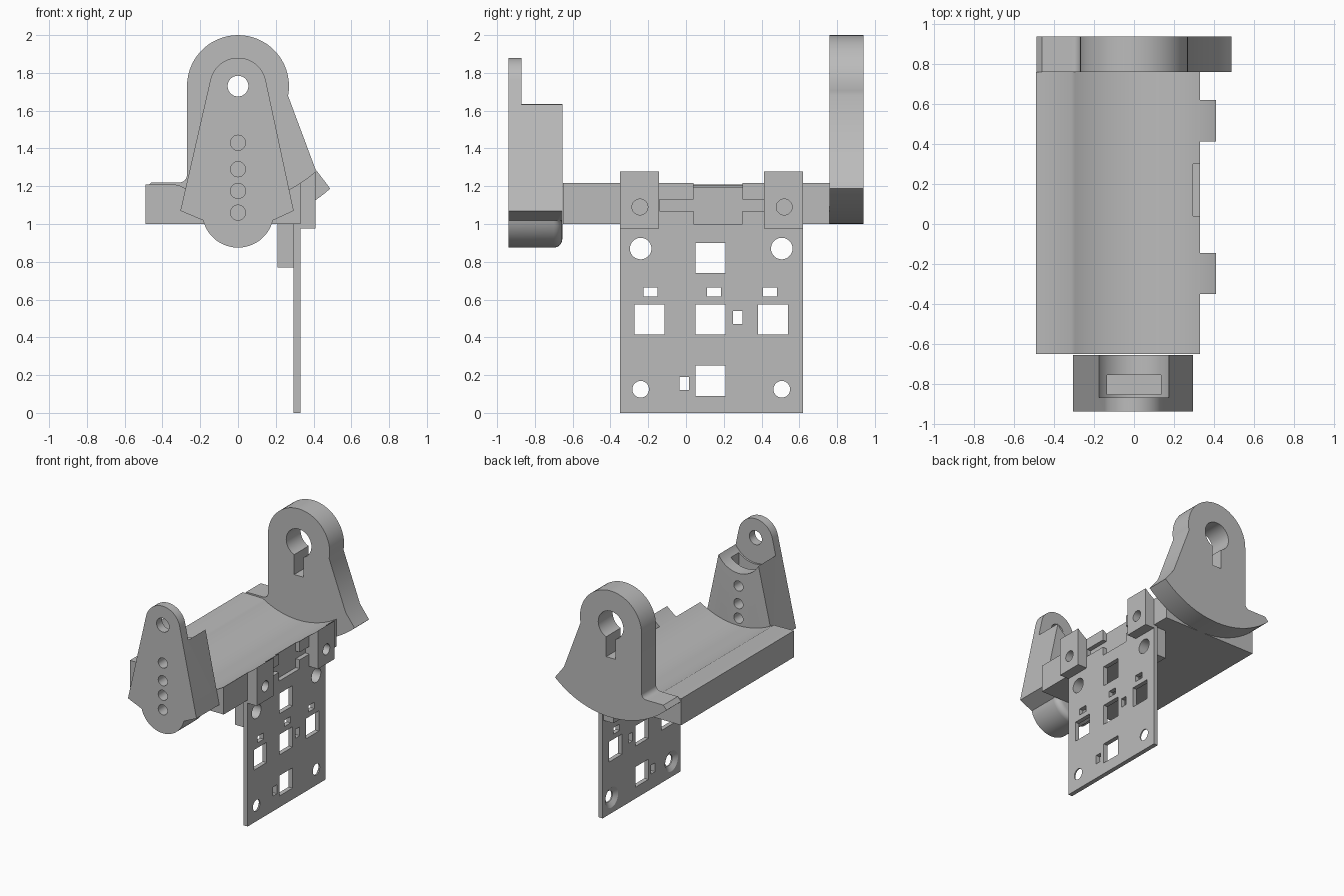
import bpy, bmesh
from math import sin, cos, radians, sqrt

old = bpy.data.objects.get("Cube")
if old:
    bpy.data.objects.remove(old)

grey = bpy.data.materials.new("plain grey")
grey.use_nodes = True
grey.diffuse_color = (0.5, 0.5, 0.5, 1)
grey.node_tree.nodes["Principled BSDF"].inputs["Base Color"].default_value = (0.5, 0.5, 0.5, 1)

PIVOT = 1.73      # height of the shared pivot axis
CRADLE = 0.61     # radius of the cradle's hollow


def arc(u, v, r, a0, a1, n=32):
    """Points of an arc, angles in degrees."""
    angles = [radians(a0 + (a1 - a0) * i / n) for i in range(n + 1)]
    return [(u + r * cos(a), v + r * sin(a)) for a in angles]


def ring(u, v, r, n=48):
    return arc(u, v, r, 0, 360, n)[:-1]


def rect(u0, u1, v0, v1):
    return [(u0, v0), (u1, v0), (u1, v1), (u0, v1)]


def prism(name, profile, axis, a, b, profile_b=None):
    """Extrude a profile along x (profile in y, z) or y (profile in x, z)."""
    place = (lambda p, d: (d, p[0], p[1])) if axis == "x" else (lambda p, d: (p[0], d, p[1]))
    bm = bmesh.new()
    low = [bm.verts.new(place(p, a)) for p in profile]
    high = [bm.verts.new(place(p, b)) for p in (profile_b or profile)]
    bm.faces.new(low)
    bm.faces.new(high[::-1])
    for i in range(len(low)):
        j = (i + 1) % len(low)
        bm.faces.new((low[j], low[i], high[i], high[j]))
    bmesh.ops.recalc_face_normals(bm, faces=bm.faces)
    mesh = bpy.data.meshes.new(name)
    bm.to_mesh(mesh)
    bm.free()
    mesh.materials.append(grey)
    obj = bpy.data.objects.new(name, mesh)
    bpy.context.collection.objects.link(obj)
    return obj


def select(obj):
    bpy.ops.object.select_all(action="DESELECT")
    obj.select_set(True)
    bpy.context.view_layer.objects.active = obj


def cut(obj, *args):
    """Subtract a prism from an object."""
    cutter = prism("cutter", *args)
    cutter.hide_render = True
    mod = obj.modifiers.new("cut", "BOOLEAN")
    mod.operation, mod.solver, mod.object = "DIFFERENCE", "EXACT", cutter
    select(obj)
    bpy.ops.object.modifier_apply(modifier=mod.name)
    bpy.data.objects.remove(cutter)


def cradle_z(x):
    return PIVOT - sqrt(CRADLE ** 2 - x ** 2)


def hollow(x0, x1, n=32):
    xs = [x0 + (x1 - x0) * i / n for i in range(n + 1)]
    return [(x, cradle_z(x)) for x in xs]


# Cradle: flat ledge and hollow top, with notch and groove on one side
cradle = prism("cradle", [(0.33, 1.0), (-0.49, 1.0), (-0.49, 1.21)] + hollow(-0.315, 0.33),
               "y", -0.65, 0.76)
cut(cradle, rect(0.04, 0.30, 0.95, 1.3), "x", 0.295, 0.36)
cut(cradle, rect(-0.14, 0.42, 1.07, 1.13), "x", 0.295, 0.36)
parts = [cradle]

# Mounting lugs with blind screw holes
for name, y in (("front_lug", -0.247), ("back_lug", 0.517)):
    lug = prism(name, [(0.41, 0.975), (0.33, 0.975)] + hollow(0.33, 0.41, 6), "y", y - 0.103, y + 0.103)
    cut(lug, ring(y + 0.003, 1.09, 0.042), "x", 0.345, 0.5)
    parts.append(lug)

# Sensor plate with windows, screw holes and countersinks
plate = prism("sensor_plate", rect(-0.35, 0.62, 0.0, 1.0), "x", 0.295, 0.33)
windows = [(0.13, 0.82, 0.08, 0.08), (-0.193, 0.495, 0.08, 0.08), (0.13, 0.495, 0.08, 0.08),
           (0.46, 0.495, 0.08, 0.08), (0.13, 0.17, 0.08, 0.08),
           (-0.188, 0.64, 0.037, 0.025), (0.148, 0.64, 0.037, 0.025), (0.445, 0.64, 0.037, 0.025),
           (0.275, 0.505, 0.025, 0.035), (-0.01, 0.155, 0.025, 0.035)]
for y, z, w, h in windows:
    cut(plate, rect(y - w, y + w, z - h, z + h), "x", 0.2, 0.4)
for y in (-0.24, 0.507):
    cut(plate, ring(y, 0.87, 0.057), "x", 0.2, 0.4)
    cut(plate, ring(y, 0.125, 0.044), "x", 0.2, 0.4)
    cut(plate, ring(y, 0.125, 0.095), "x", 0.285, 0.32, ring(y, 0.125, 0.044))
parts.append(plate)

# Bosses joining the plate to the underside of the cradle
for name, y in (("front_boss", -0.24), ("back_boss", 0.507)):
    boss = prism(name, rect(y - 0.1, y + 0.1, 0.77, 1.0), "x", 0.21, 0.295)
    cut(boss, ring(y, 0.87, 0.057), "x", 0.1, 0.4)
    parts.append(boss)

# Back arm: round head, one straight and one sloping side, curved foot
foot = arc(0, PIVOT, 0.73, 228, 312)
back_arm = prism("back_arm",
                 arc(0, PIVOT, 0.27, -11, 180) + arc(-0.31, 1.26, 0.04, 0, -90, 8)
                 + [(-0.46, 1.22)] + foot + [(0.41, 1.29)],
                 "y", 0.76, 0.94)
cut(back_arm, ring(0, PIVOT, 0.11), "y", 0.6, 1.1)
cut(back_arm, rect(-0.04, 0.04, 1.47, PIVOT), "y", 0.6, 1.1)
parts.append(back_arm)

# Front arm: tapered body with a rounded lower lobe, rounded at its back edge
front_arm = prism("front_arm",
                  arc(0, PIVOT, 0.15, 12, 168) + [(-0.305, 1.07)]
                  + arc(0, 1.065, 0.19, 194, 346) + [(0.295, 1.07)],
                  "y", -0.94, -0.655)
bm = bmesh.new()
bm.from_mesh(front_arm.data)
rim = [e for e in bm.edges if all(v.co.y > -0.7 and v.co.z < 1.03 for v in e.verts)]
bmesh.ops.bevel(bm, geom=rim, offset=0.045, segments=5, affect="EDGES", profile=0.5)
bm.to_mesh(front_arm.data)
bm.free()

# Step, bearing seat, slot and pin holes in the front arm
cut(front_arm, rect(-0.5, 0.5, 1.635, 2.1), "y", -0.87, -0.5)
cut(front_arm, ring(0, PIVOT, 0.2), "y", -0.87, -0.5)
cut(front_arm, rect(-0.135, 0.135, 1.47, 1.66), "y", -0.855, -0.755)
cut(front_arm, ring(0, PIVOT, 0.055), "y", -1.1, -0.5)
for z in (1.43, 1.29, 1.175, 1.06):
    cut(front_arm, ring(0, z, 0.04), "y", -1.1, -0.5)
parts.append(front_arm)

for part in parts:
    select(part)
    bpy.ops.object.shade_smooth_by_angle(angle=radians(30))
